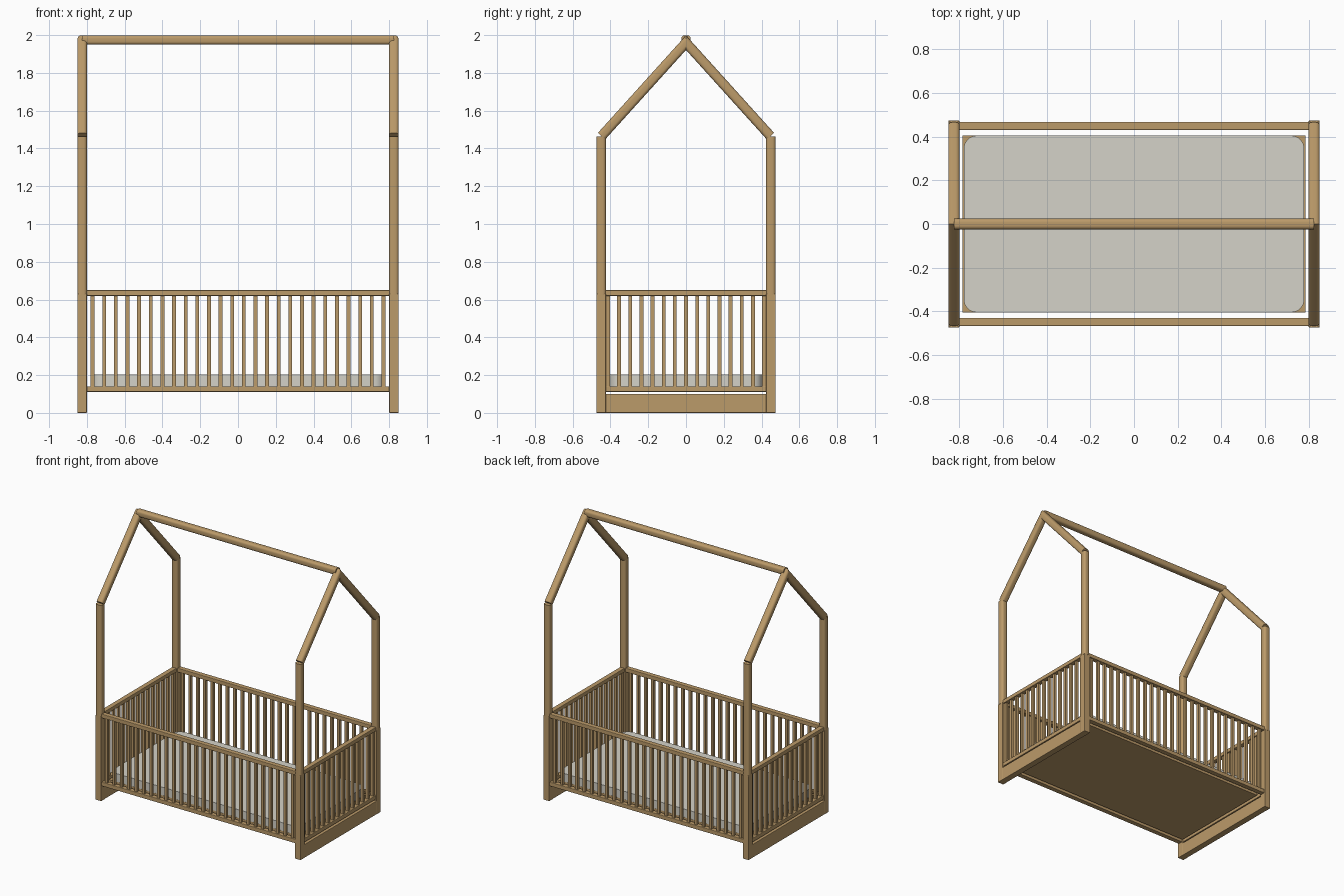
import bpy, bmesh, math
from mathutils import Vector, Matrix

cube = bpy.data.objects.get("Cube")
if cube:
    bpy.data.objects.remove(cube, do_unlink=True)


def material(name, rgb):
    m = bpy.data.materials.new(name)
    m.use_nodes = True
    m.diffuse_color = (*rgb, 1)
    m.node_tree.nodes["Principled BSDF"].inputs["Base Color"].default_value = (*rgb, 1)
    return m


WOOD = material("light_wood", (0.50, 0.325, 0.142))
FABRIC = material("mattress_fabric", (0.66, 0.645, 0.58))


def add_object(name, bm, mat, smooth=False):
    bmesh.ops.recalc_face_normals(bm, faces=bm.faces[:])
    mesh = bpy.data.meshes.new(name)
    bm.to_mesh(mesh)
    bm.free()
    mesh.materials.append(mat)
    obj = bpy.data.objects.new(name, mesh)
    bpy.context.collection.objects.link(obj)
    if smooth:
        bpy.ops.object.select_all(action="DESELECT")
        obj.select_set(True)
        bpy.context.view_layer.objects.active = obj
        bpy.ops.object.shade_smooth_by_angle(angle=math.radians(40))
    return obj


def box(name, center, size, mat=WOOD, bevel=0.0):
    bm = bmesh.new()
    bmesh.ops.create_cube(bm, size=1, matrix=Matrix.Translation(center) @ Matrix.Diagonal((*size, 1)))
    obj = add_object(name, bm, mat)
    if bevel:
        mod = obj.modifiers.new("Bevel", "BEVEL")
        mod.width = bevel
        mod.segments = 2
    return obj


def rounded_rect(hx, hy, r, steps):
    """Outline of a rectangle with round corners."""
    pts = []
    for k, (sx, sy) in enumerate([(1, 1), (-1, 1), (-1, -1), (1, -1)]):
        for i in range(steps + 1):
            a = math.pi / 2 * (k + i / steps)
            pts.append((sx * (hx - r) + r * math.cos(a), sy * (hy - r) + r * math.sin(a)))
    return pts


def beam(name, start, end, half, mitre=False):
    """Round-edged beam; a mitred end is cut on the plane y = 0."""
    start, end = Vector(start), Vector(end)
    axis = (end - start).normalized()
    side = Vector((0, 1, 0)) if abs(axis.x) > 0.9 else Vector((1, 0, 0))
    up = axis.cross(side)
    bm = bmesh.new()
    rings = [[], []]
    for u, v in rounded_rect(half, half, half * 0.68, 5):
        offset = side * u + up * v
        a, b = start + offset, end + offset
        if mitre:
            b -= axis * (b.y / axis.y)
        rings[0].append(bm.verts.new(a))
        rings[1].append(bm.verts.new(b))
    n = len(rings[0])
    for i in range(n):
        j = (i + 1) % n
        bm.faces.new((rings[0][i], rings[0][j], rings[1][j], rings[1][i]))
    bm.faces.new(rings[0])
    bm.faces.new(rings[1])
    return add_object(name, bm, WOOD, smooth=True)


PX, PY = 0.825, 0.449
HALF = 0.026

# House frame: square legs, round-edged uprights and mitred rafters
for sx, xn in ((-1, "right"), (1, "left")):
    for sy, yn in ((-1, "front"), (1, "back")):
        x, y = sx * PX, sy * PY
        tag = f"{yn}_{xn}"
        box(f"leg_{tag}", (x, y, 0.315), (0.05, 0.05, 0.63), bevel=0.003)
        beam(f"upright_{tag}", (x, y, 0.625), (x, y, 1.463), HALF)
        beam(f"rafter_{tag}", (x, sy * 0.447, 1.465), (x, 0, 1.96), HALF, mitre=True)
beam("ridge_beam", (-PX, 0, 1.974), (PX, 0, 1.974), 0.025)

# Long side railings
for sy, tag in ((-1, "front"), (1, "back")):
    y = sy * PY
    box(f"top_rail_{tag}", (0, y, 0.635), (1.61, 0.037, 0.03), bevel=0.004)
    box(f"bottom_rail_{tag}", (0, y, 0.126), (1.61, 0.037, 0.03), bevel=0.004)
    for i in range(26):
        box(f"slat_{tag}_{i + 1}", ((i - 12.5) * 0.0616, y, 0.38), (0.02, 0.02, 0.49))

# End railings and floor planks
for sx, tag in ((-1, "right"), (1, "left")):
    x = sx * PX
    box(f"top_rail_{tag}", (x, 0, 0.635), (0.037, 0.86, 0.03), bevel=0.004)
    box(f"bottom_rail_{tag}", (x, 0, 0.126), (0.037, 0.86, 0.03), bevel=0.004)
    box(f"floor_plank_{tag}", (x, 0, 0.05), (0.048, 0.945, 0.1), bevel=0.003)
    for i in range(15):
        box(f"slat_{tag}_{i + 1}", (x, (i - 7) * 0.059, 0.38), (0.02, 0.02, 0.49))

# Base board and mattress
box("base_board", (0, 0, 0.127), (1.57, 0.812, 0.028))
bm = bmesh.new()
outline = [bm.verts.new((x, y, 0.141)) for x, y in rounded_rect(0.78, 0.405, 0.06, 8)]
face = bm.faces.new(outline)
top = bmesh.ops.extrude_face_region(bm, geom=[face])["geom"]
bmesh.ops.translate(bm, vec=(0, 0, 0.061), verts=[g for g in top if isinstance(g, bmesh.types.BMVert)])
add_object("mattress", bm, FABRIC, smooth=True)
